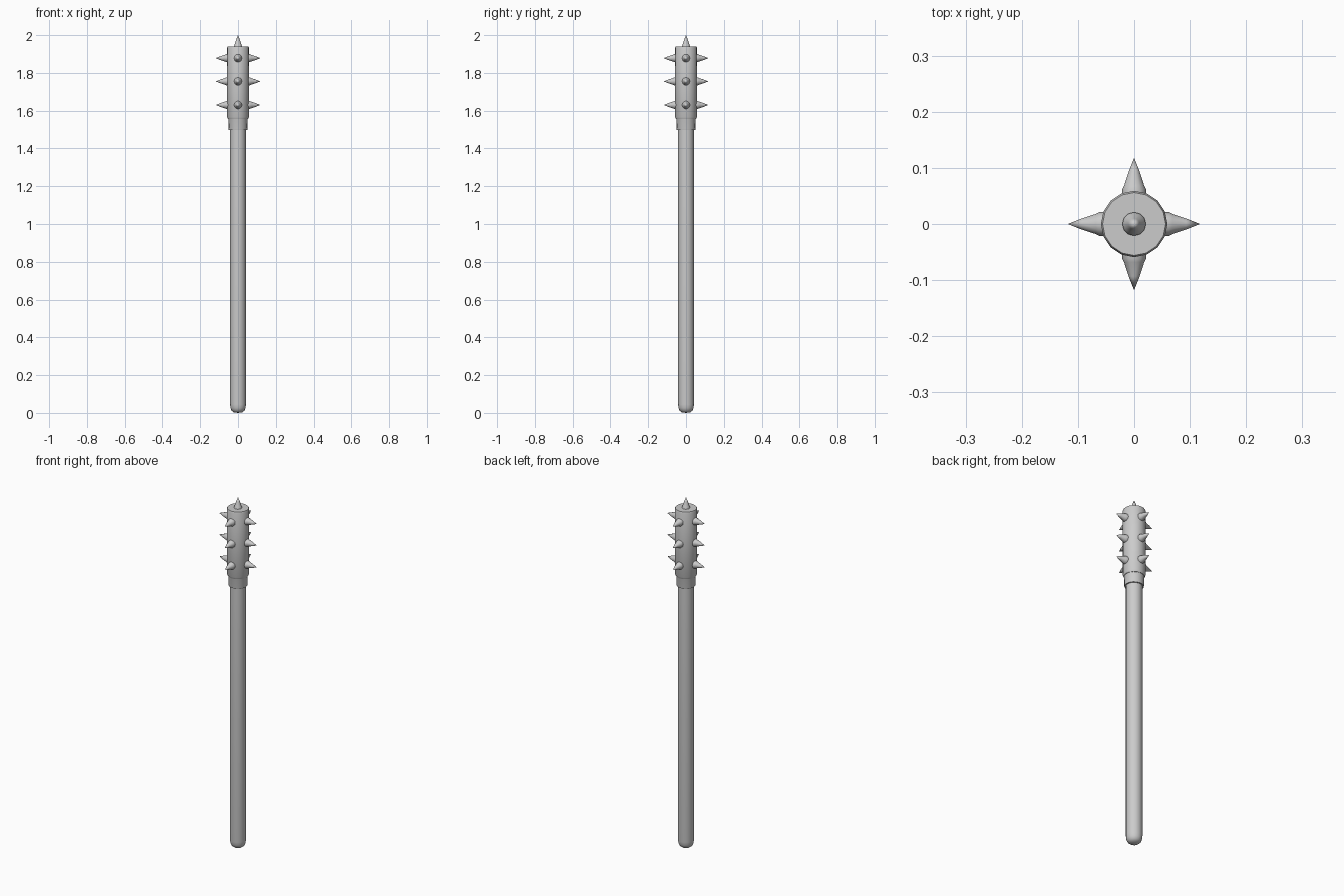
import bpy, math
from mathutils import Matrix

if "Cube" in bpy.data.objects:
    bpy.data.objects.remove(bpy.data.objects["Cube"])


def lathe(name, profile, sides, matrix=Matrix()):
    """Revolve (radius, height) points around z; a zero radius closes to a point."""
    verts, rings, faces = [], [], []
    for r, z in profile:
        start = len(verts)
        if r == 0:
            verts.append((0, 0, z))
            rings.append([start] * sides)
        else:
            for i in range(sides):
                a = 2 * math.pi * i / sides
                verts.append((r * math.cos(a), r * math.sin(a), z))
            rings.append(list(range(start, start + sides)))
    for lo, hi in zip(rings, rings[1:]):
        for i in range(sides):
            j = (i + 1) % sides
            faces.append(list(dict.fromkeys((lo[i], lo[j], hi[j], hi[i]))))
    mesh = bpy.data.meshes.new(name)
    mesh.from_pydata(verts, [], faces)
    mesh.update()
    ob = bpy.data.objects.new(name, mesh)
    bpy.context.collection.objects.link(ob)
    ob.matrix_world = matrix
    bpy.ops.object.select_all(action='DESELECT')
    ob.select_set(True)
    bpy.context.view_layer.objects.active = ob
    bpy.ops.object.shade_smooth_by_angle(angle=math.radians(40))
    return ob


# Shaft with a rounded butt
lathe("shaft", [(0, 0), (0.022, 0.003), (0.034, 0.012), (0.040, 0.026),
                (0.042, 0.045), (0.042, 1.52), (0, 1.52)], 16)

# Collar below the head
lathe("collar", [(0, 1.498), (0.049, 1.498), (0.050, 1.502),
                 (0.051, 1.555), (0.054, 1.565), (0, 1.565)], 16)

# Club head with softened rims
lathe("head", [(0, 1.555), (0.053, 1.555), (0.058, 1.566),
               (0.059, 1.932), (0.056, 1.940), (0, 1.940)], 16)

# Spikes: three rows of four around the head, plus one on top
spike = [(0, -0.012), (0.021, -0.012), (0.021, 0.006), (0.018, 0.012),
         (0.010, 0.037), (0, 0.062)]
for row, z in enumerate((1.63, 1.755, 1.878)):
    for side in range(4):
        turn = Matrix.Rotation(side * math.pi / 2, 4, 'Z')
        place = Matrix.Translation((0.056, 0, z)) @ Matrix.Rotation(math.pi / 2, 4, 'Y')
        lathe(f"spike_{row}_{side}", spike, 12, turn @ place)
lathe("top_spike", spike, 12, Matrix.Translation((0, 0, 1.938)))
